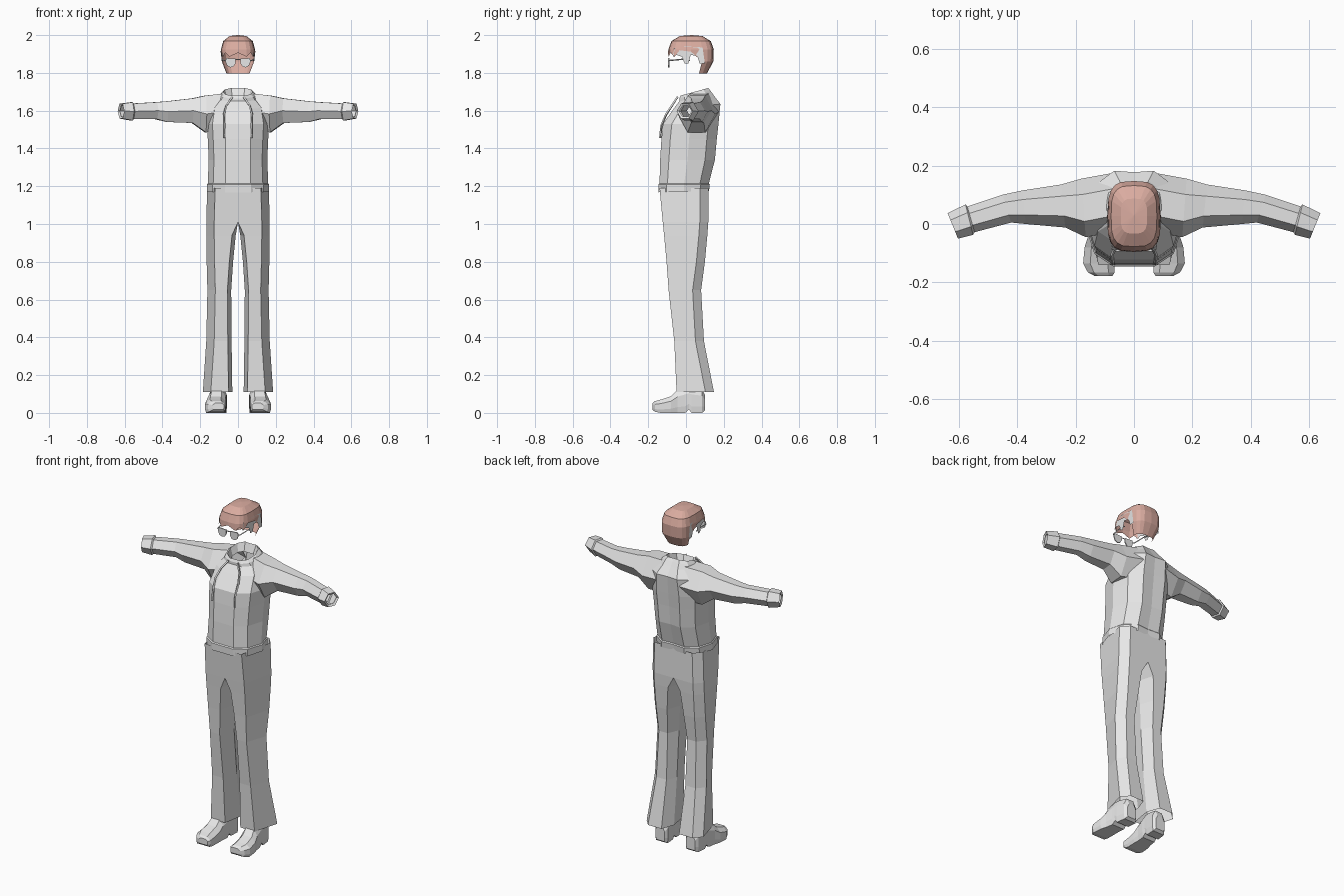
import bpy, bmesh, math
from mathutils import Vector

cube = bpy.data.objects.get("Cube")
if cube:
    bpy.data.objects.remove(cube, do_unlink=True)


def material(name, rgb):
    m = bpy.data.materials.new(name)
    m.use_nodes = True
    m.diffuse_color = (*rgb, 1)
    m.node_tree.nodes["Principled BSDF"].inputs["Base Color"].default_value = (*rgb, 1)
    return m


GREY = material("pale grey", (0.8, 0.8, 0.8))
RED = material("dusty red brown", (0.70, 0.41, 0.35))


def finish(name, bm, mat, mirror=True):
    bmesh.ops.recalc_face_normals(bm, faces=bm.faces)
    me = bpy.data.meshes.new(name)
    bm.to_mesh(me)
    bm.free()
    me.materials.append(mat)
    ob = bpy.data.objects.new(name, me)
    bpy.context.collection.objects.link(ob)
    if mirror:
        mod = ob.modifiers.new("mirror", 'MIRROR')
        mod.merge_threshold = 0.0005
    return ob


def loft(bm, rings, closed=True, caps=False):
    """Skin a list of equally long point rings."""
    vs = [[bm.verts.new(p) for p in r] for r in rings]
    n = len(rings[0])
    for a, b in zip(vs, vs[1:]):
        for i in range(n if closed else n - 1):
            j = (i + 1) % n
            bm.faces.new((a[i], a[j], b[j], b[i]))
    if caps:
        bm.faces.new(vs[0])
        bm.faces.new(vs[-1])


def tube(bm, pts, r, sides=4):
    """Thin tube along a path."""
    pts = [Vector(p) for p in pts]
    rings = []
    for i, p in enumerate(pts):
        d = pts[min(i + 1, len(pts) - 1)] - pts[max(i - 1, 0)]
        q = d.to_track_quat('Z', 'Y')
        rings.append([p + q @ Vector((r * math.cos(t), r * math.sin(t), 0))
                      for t in (k * math.tau / sides for k in range(sides))])
    loft(bm, rings, caps=True)


# Hoodie body: half outline, scaled per level (front z, back z, half width, front y, back y)
OUTLINE = [(0, 0), (.42, .0), (.82, .16), (1, .5), (.85, .82), (.45, 1), (0, .98)]
BODY = [
    (1.168, 1.175, .165, -.145, .122), (1.21, 1.21, .165, -.146, .126),
    (1.215, 1.215, .160, -.140, .121), (1.34, 1.34, .155, -.137, .153),
    (1.45, 1.45, .160, -.130, .163), (1.53, 1.53, .165, -.122, .172),
    (1.61, 1.635, .150, -.065, .182), (1.65, 1.68, .110, -.035, .148),
    (1.665, 1.705, .098, -.035, .130), (1.68, 1.72, .080, -.028, .118),
    (1.64, 1.67, .066, -.012, .100),
]
bm = bmesh.new()
loft(bm, [[(x * w, yf + f * (yb - yf), zf + f * (zb - zf)) for x, f in OUTLINE]
          for zf, zb, w, yf, yb in BODY], closed=False)
finish("hoodie_body", bm, GREY)

# Sleeves: six-sided rings from the back and front edge, low and high z
SLEEVE = [
    ((.07, .175), (.09, -.03), 1.50, 1.69), ((.18, .155), (.165, -.045), 1.485, 1.68),
    ((.25, .135), (.235, -.012), 1.535, 1.665), ((.38, .115), (.37, .0), 1.54, 1.65),
    ((.45, .10), (.42, .005), 1.555, 1.645), ((.57, .06), (.545, -.028), 1.555, 1.638),
    ((.576, .067), (.55, -.037), 1.548, 1.645), ((.637, .037), (.602, -.05), 1.558, 1.637),
    ((.625, .03), (.6, -.036), 1.57, 1.625),
]
HEX = [(0, .5), (.27, 1), (.73, 1), (1, .5), (.73, 0), (.27, 0)]
bm = bmesh.new()
loft(bm, [[(b[0] + t * (f[0] - b[0]), b[1] + t * (f[1] - b[1]), lo + h * (hi - lo))
           for t, h in HEX] for b, f, lo, hi in SLEEVE])
finish("sleeves", bm, GREY)

# Drawstrings
bm = bmesh.new()
tube(bm, [(.03, -.045, 1.672), (.06, -.072, 1.63), (.075, -.105, 1.58),
          (.073, -.130, 1.52), (.075, -.137, 1.455)], .006)
finish("drawstrings", bm, GREY)

# Trousers: z, outer x, inner x, front y, back y; inner corners meet above the crotch
LEG = [
    (.11, .186, .03, -.05, .148), (.38, .168, .034, -.062, .095),
    (.65, .162, .036, -.092, .08), (.80, .166, .026, -.103, .10),
    (.94, .168, .012, -.116, .113), (1.01, .168, 0, -.123, .118), (1.19, .163, 0, -.14, .118),
]


def leg_ring(z, xo, xi, yf, yb):
    k = 1 if xi else 0
    return [(xo - .042, yf, z), (xo, yb - .045, z), (xo - .04, yb, z),
            (xi + .028 * k, yb, z), (xi, (yf + yb) / 2 + .02, z), (xi + .02 * k, yf, z)]


bm = bmesh.new()
loft(bm, [leg_ring(*row) for row in LEG])
finish("trousers", bm, GREY)

# Shoes: y, centre x, half width, top z, bottom z
SHOE = [
    (.10, .10, .030, .095, .012), (.085, .10, .042, .13, 0), (.03, .105, .044, .14, 0),
    (.015, .106, .044, .14, .018), (-.005, .107, .045, .14, 0), (-.045, .112, .046, .122, 0),
    (-.08, .117, .052, .088, 0), (-.135, .12, .054, .07, 0),
    (-.165, .112, .046, .062, .006), (-.178, .104, .030, .052, .018),
]
SECTION = [(-.9, 0), (.9, 0), (1, .25), (1, .7), (.55, 1), (-.55, 1), (-1, .7), (-1, .25)]
bm = bmesh.new()
loft(bm, [[(cx + u * w, y, lo + v * (hi - lo)) for u, v in SECTION]
          for y, cx, w, hi, lo in SHOE], caps=True)
finish("shoes", bm, GREY)

# Hair: shell of columns from the crown, long at the back, jagged fringe in front
N = 20


def power(v, e):
    return math.copysign(abs(v) ** e, v)


bm = bmesh.new()
crown = bm.verts.new((0, .03, 2.0))
columns = []
for i in range(N):
    a = i * math.tau / N
    ex, ey = .09 * power(math.cos(a), .6), .12 * power(math.sin(a), .6)
    levels = [(1.995, .5), (1.968, .87), (1.925, 1)]
    if ey > .03:
        levels += [(1.86, .98), (1.797, .7)]
    elif ey > -.06:
        levels += [(1.912 + .008 * (i % 2), 1.02)]
    else:
        levels += [(1.885 + .022 * (i % 2), 1.02)]
    columns.append([bm.verts.new((ex * s, .027 + ey * s, z)) for z, s in levels])
for a, b in zip(columns, columns[1:] + columns[:1]):
    bm.faces.new((crown, a[0], b[0]))
    for k in range(min(len(a), len(b)) - 1):
        bm.faces.new((a[k], a[k + 1], b[k + 1], b[k]))
finish("hair", bm, RED, mirror=False)

# Cropped sides with sideburn and ear notch
SIDE = [(-.07, 1.885), (-.062, 1.93), (0, 1.94), (.088, 1.935), (.10, 1.85), (.072, 1.85),
        (.06, 1.89), (.025, 1.895), (.012, 1.85), (-.008, 1.85), (-.02, 1.885), (-.05, 1.895)]
bm = bmesh.new()
bm.faces.new([bm.verts.new((.088 - max(0, -y) * .15, y, z)) for y, z in SIDE])
finish("cropped_hair_sides", bm, GREY)

# Glasses: lens plates, bridge and temple arms
LENS = [(.012, 1.875), (.062, 1.878), (.067, 1.862), (.058, 1.838),
        (.042, 1.829), (.024, 1.833), (.012, 1.852)]
bm = bmesh.new()
loft(bm, [[(x, y, z) for x, z in LENS] for y in (-.094, -.088)], caps=True)
finish("lenses", bm, GREY)
bm = bmesh.new()
tube(bm, [(-.014, -.091, 1.87), (.014, -.091, 1.87)], .003)
tube(bm, [(.062, -.091, 1.866), (.074, -.085, 1.866), (.081, -.01, 1.873),
          (.082, .02, 1.865)], .0035)
finish("glasses_frame", bm, GREY)
